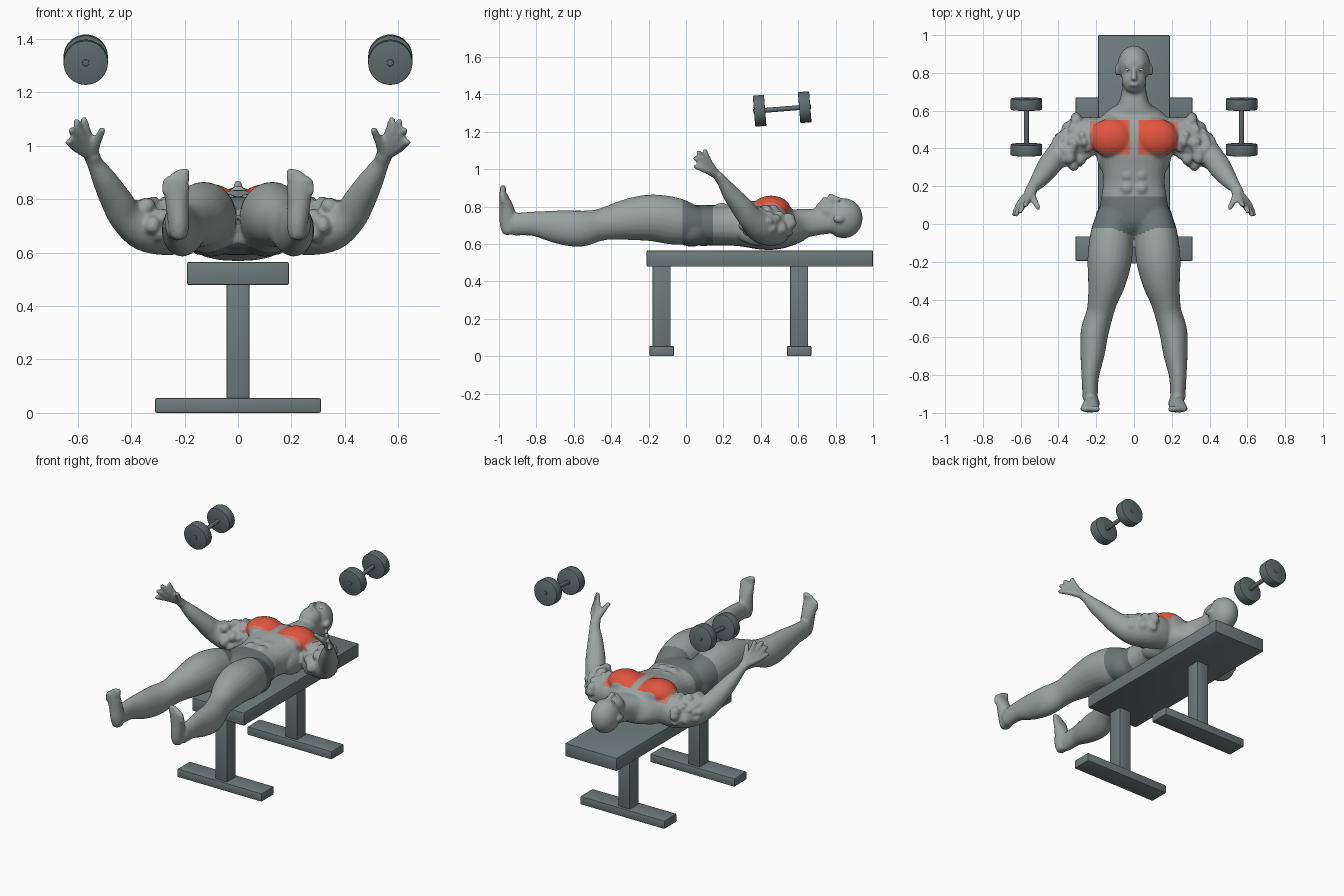
import bpy, bmesh, math, random
from mathutils import Vector, Matrix

random.seed(4)
if "Cube" in bpy.data.objects:
    bpy.data.objects.remove(bpy.data.objects["Cube"])


def material(name, r, g, b):
    m = bpy.data.materials.new(name)
    m.use_nodes = True
    m.diffuse_color = (r, g, b, 1)
    node = m.node_tree.nodes["Principled BSDF"]
    node.inputs["Base Color"].default_value = (r, g, b, 1)
    node.inputs["Roughness"].default_value = 0.7
    return m


SKIN = material("grey skin", .33, .37, .36)
SHORTS = material("dark grey shorts", .15, .18, .18)
RED = material("muscle red", .75, .09, .05)
FADE = material("faded red", .52, .2, .16)
BENCH = material("bench grey", .16, .195, .2)
IRON = material("weight grey", .12, .15, .155)
EYE = material("eye white", .6, .62, .62)


def finish(name, bm, mats):
    bmesh.ops.recalc_face_normals(bm, faces=bm.faces)
    mesh = bpy.data.meshes.new(name)
    bm.to_mesh(mesh)
    bm.free()
    ob = bpy.data.objects.new(name, mesh)
    bpy.context.collection.objects.link(ob)
    for m in mats:
        mesh.materials.append(m)
    return ob


def smooth_edges(ob):
    bpy.ops.object.select_all(action='DESELECT')
    ob.select_set(True)
    bpy.context.view_layer.objects.active = ob
    bpy.ops.object.shade_smooth_by_angle(angle=math.radians(35))


def spline(p, t):
    # Catmull-Rom through a list of vectors
    i = min(int(t), len(p) - 2)
    f = t - i
    a, b, c, d = p[max(i - 1, 0)], p[i], p[i + 1], p[min(i + 2, len(p) - 1)]
    return .5 * (2 * b + (c - a) * f + (2 * a - 5 * b + 4 * c - d) * f * f
                 + (3 * b - a - 3 * c + d) * f ** 3)


def loft(bm, stations, sides=(1, -1), up=(0, 0, 1), power=2.0, steps=4, seg=24):
    # stations: x, y, z, half width, half height
    pts = [Vector(s[:3]) for s in stations]
    rad = [Vector((s[3], s[4], 0)) for s in stations]
    n = (len(pts) - 1) * steps
    path = [(spline(pts, k / steps), spline(rad, k / steps)) for k in range(n + 1)]
    tan = [(path[min(k + 1, n)][0] - path[max(k - 1, 0)][0]).normalized() for k in range(n + 1)]
    rings = [(c, r, t) for (c, r), t in zip(path, tan)]
    first, last = rings[0], rings[-1]
    for grow, size in ((.35, .85), (.6, .5)):
        rings.insert(0, (first[0] - first[2] * min(first[1][:2]) * grow, first[1] * size, first[2]))
        rings.append((last[0] + last[2] * min(last[1][:2]) * grow, last[1] * size, last[2]))
    for s in sides:
        loops = []
        for c, r, t in rings:
            side = t.cross(Vector(up)).normalized()
            nrm = side.cross(t)
            loop = []
            for k in range(seg):
                a = math.tau * k / seg
                u, v = math.cos(a), math.sin(a)
                u, v = (math.copysign(abs(w) ** (2 / power), w) for w in (u, v))
                p = c + side * u * r.x + nrm * v * r.y
                loop.append(bm.verts.new((p.x * s, p.y, p.z)))
            loops.append(loop)
        for a, b in zip(loops, loops[1:]):
            for k in range(seg):
                j = (k + 1) % seg
                bm.faces.new((a[k], a[j], b[j], b[k]))
        bm.faces.new(loops[0][::-1])
        bm.faces.new(loops[-1])


# One unit sphere is kept as a pattern for every rounded mass
pattern = bmesh.new()
bmesh.ops.create_icosphere(pattern, subdivisions=3, radius=1)
BALL = [v.co.copy() for v in pattern.verts]
BALL_FACES = [[v.index for v in f.verts] for f in pattern.faces]
pattern.free()


def blob(bm, centre, size, sides=(1, -1)):
    (x, y, z), (a, b, c) = centre, size
    for s in sides:
        vs = [bm.verts.new((s * (x + p.x * a), y + p.y * b, z + p.z * c)) for p in BALL]
        for f in BALL_FACES:
            bm.faces.new([vs[i] for i in f])


MID = (1,)
body = bmesh.new()

# Torso and neck
loft(body, [(0, -.03, .69, .13, .08), (0, .02, .7, .19, .105), (0, .09, .7, .182, .11),
            (0, .15, .7, .172, .108), (0, .22, .7, .163, .108), (0, .3, .703, .17, .117),
            (0, .38, .703, .19, .13), (0, .46, .7, .215, .132), (0, .53, .695, .21, .118),
            (0, .58, .695, .16, .095), (0, .63, .71, .09, .08), (0, .7, .717, .066, .07),
            (0, .78, .725, .062, .068)], MID, power=2.4)
blob(body, (.118, .455, .785), (.118, .105, .074))
blob(body, (.14, .39, .68), (.06, .13, .09))
blob(body, (.1, .03, .67), (.105, .1, .085))
for row in range(3):
    blob(body, (.038, .19 + row * .07, .798), (.034, .034, .022))

# Head, jaw, nose, lips and ears
blob(body, (0, .843, .738), (.086, .102, .108), MID)
blob(body, (0, .765, .775), (.066, .077, .068), MID)
blob(body, (0, .845, .815), (.06, .028, .03), MID)
loft(body, [(0, .825, .838, .01, .01), (0, .785, .853, .013, .012), (0, .768, .858, .02, .012)], MID)
blob(body, (0, .738, .84), (.026, .013, .011), MID)
blob(body, (.09, .815, .735), (.012, .03, .02))

# Legs
loft(body, [(.1, .05, .7, .095, .1), (.117, -.05, .72, .112, .125), (.128, -.18, .74, .118, .125),
            (.143, -.3, .732, .102, .112), (.165, -.4, .715, .08, .093), (.18, -.47, .7, .072, .085),
            (.208, -.57, .682, .074, .097), (.22, -.69, .692, .064, .088),
            (.232, -.81, .708, .046, .066), (.232, -.92, .705, .04, .06)])

# Feet and toes
loft(body, [(.222, -.945, .67, .034, .04), (.222, -.95, .71, .04, .046), (.228, -.957, .78, .043, .041),
            (.232, -.974, .85, .05, .025), (.234, -.981, .875, .048, .018)], up=(0, 1, 0))
for k in range(5):
    x, z = .198 + k * .019, .91 - k * k * .0028
    r = .017 - k * .0015
    loft(body, [(x, -.98, z - .04, r, r), (x, -.978, z - .005, r, r)], up=(0, 1, 0), seg=12)

# Arms
loft(body, [(.19, .485, .7, .085, .1), (.27, .455, .69, .108, .1), (.35, .4, .695, .09, .088),
            (.42, .345, .74, .064, .068), (.455, .3, .795, .06, .058), (.498, .24, .87, .047, .046),
            (.535, .195, .935, .032, .03), (.548, .17, .965, .033, .026)])

# Rugged muscle lumps around each upper arm
for k in range(36):
    t, a = random.random(), random.uniform(-.7, math.pi + .9)
    centre = Vector((.25, .48, .7)).lerp(Vector((.37, .375, .705)), t)
    out = Vector((.55, .83, 0)) * math.cos(a) + Vector((0, 0, 1)) * math.sin(a)
    r = random.uniform(.018, .034)
    blob(body, centre + out * (.095 - .02 * t), (r, r * 1.3, r))

# Hands: every finger runs from the wrist through its knuckle
wrist = (.545, .175, .96)
fingers = [((.56, .128, 1.03), (.577, .1, 1.1)), ((.578, .115, 1.025), (.605, .065, 1.092)),
           ((.592, .11, 1.01), (.625, .048, 1.06)), ((.602, .115, .99), (.635, .05, 1.015)),
           ((.53, .13, 1.01), (.507, .085, 1.06))]
for knuckle, tip in fingers:
    loft(body, [(*wrist, .02, .02), (*knuckle, .0175, .0175), (*tip, .013, .013)], seg=12)

# Fuse the anatomy into one smooth skin
ob = finish("body", body, [SKIN, SHORTS, RED, FADE])
remesh = ob.modifiers.new("fuse", 'REMESH')
remesh.mode = 'VOXEL'
remesh.voxel_size = .0085
relax = ob.modifiers.new("relax", 'SMOOTH')
relax.iterations = 3
graph = bpy.context.evaluated_depsgraph_get()
mesh = bpy.data.meshes.new_from_object(ob.evaluated_get(graph))
ob.modifiers.clear()
ob.data = mesh
mesh.materials.clear()
for m in (SKIN, SHORTS, RED, FADE):
    mesh.materials.append(m)

# Cut clean hems, then colour shorts and chest by position
bm = bmesh.new()
bm.from_mesh(mesh)
for y in (-.02, .145, .365, .55):
    bmesh.ops.bisect_plane(bm, geom=bm.verts[:] + bm.edges[:] + bm.faces[:],
                           plane_co=(0, y, 0), plane_no=(0, 1, 0))
for f in bm.faces:
    f.smooth = True
    c = f.calc_center_median()
    x = abs(c.x)
    f.material_index = 0
    hem = -.02 - .045 * max(0, 1 - x / .12)
    if x < .27 and hem < c.y < .145:
        f.material_index = 1
    elif .365 < c.y < .55 and c.z > .765 and .018 < x < .235:
        edge = min(c.y - .365, (x - .018) * 1.6, .235 - x, (c.z - .765) * 1.5)
        f.material_index = 2 if edge > .016 else 3
bm.to_mesh(mesh)
bm.free()

# Eyes
eyes = bmesh.new()
blob(eyes, (.034, .818, .829), (.014, .007, .007))
smooth_edges(finish("eyes", eyes, [EYE]))


def box(name, centre, size, mat):
    b = bmesh.new()
    bmesh.ops.create_cube(b, size=1, matrix=Matrix.Translation(centre) @ Matrix.Diagonal((*size, 1)))
    bmesh.ops.bevel(b, geom=b.edges[:], offset=.006, segments=2, affect='EDGES', profile=.5)
    smooth_edges(finish(name, b, [mat]))


# Bench
box("bench_pad", (0, .395, .522), (.38, 1.21, .087), BENCH)
for name, y in (("front", -.13), ("rear", .605)):
    box(name + "_post", (0, y, .265), (.086, .096, .45), BENCH)
    box(name + "_foot", (0, y, .0275), (.62, .13, .055), BENCH)

# Dumbbells, slightly tilted
for name, x in (("left", .57), ("right", -.57)):
    tilt = Matrix.Translation((x, .514, 1.322)) @ Matrix.Rotation(math.radians(94.5), 4, 'X')
    parts = bmesh.new()
    for radius, depth, offset in ((.083, .06, -.121), (.083, .06, .121), (.013, .31, 0)):
        new = bmesh.ops.create_cone(parts, cap_ends=True, segments=40, radius1=radius, radius2=radius,
                                    depth=depth, matrix=tilt @ Matrix.Translation((0, 0, offset)))
        rims = {e for v in new["verts"] for e in v.link_edges
                if any(len(f.verts) > 4 for f in e.link_faces)}
        bmesh.ops.bevel(parts, geom=list(rims), offset=.004, segments=2, affect='EDGES', profile=.5)
    smooth_edges(finish(name + "_dumbbell", parts, [IRON]))
